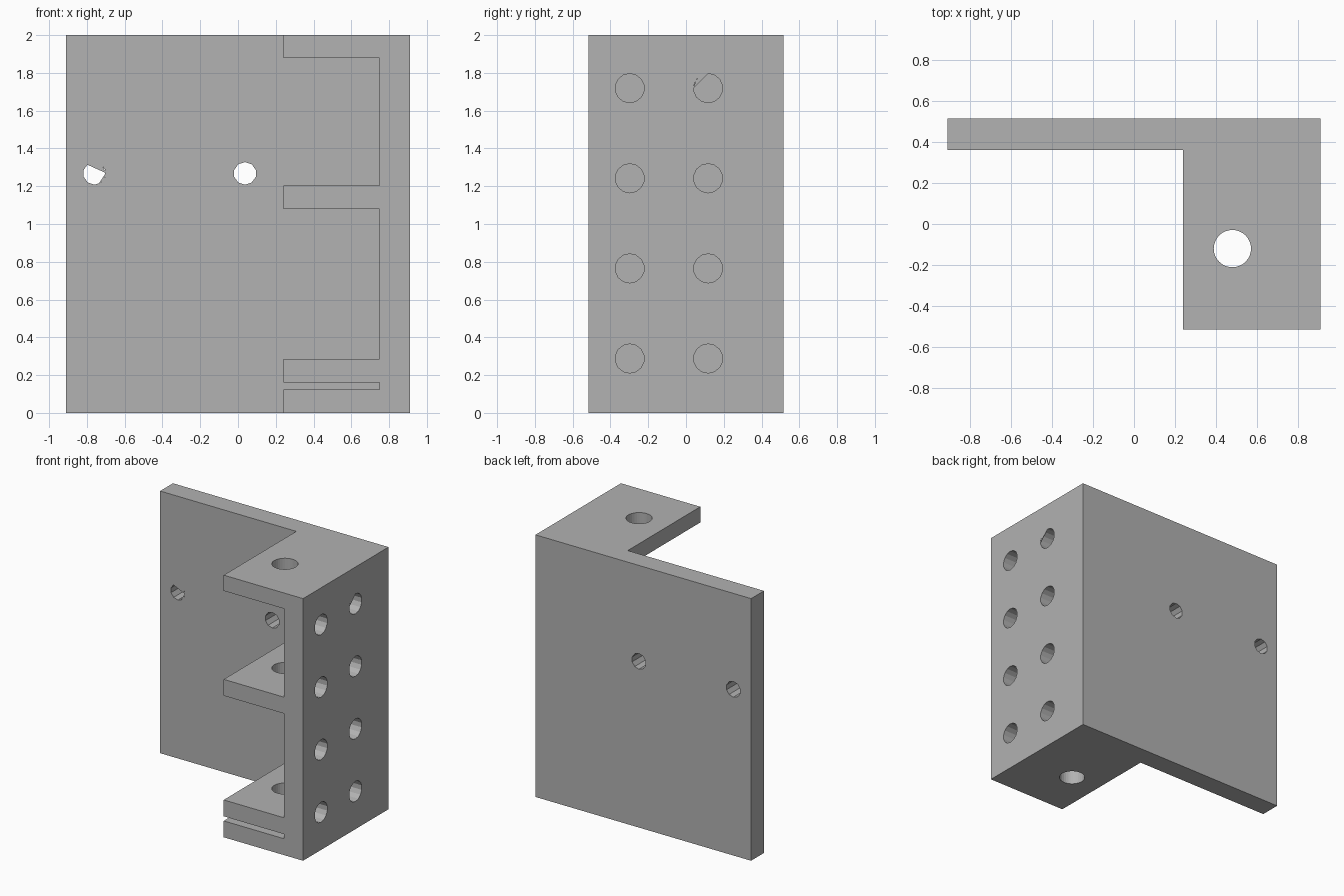
import bpy, bmesh, math
from mathutils import Matrix, Vector

cube = bpy.data.objects.get("Cube")
if cube:
    bpy.data.objects.remove(cube, do_unlink=True)

grey = bpy.data.materials.new("plain grey")
grey.use_nodes = True
colour = (0.445, 0.445, 0.445, 1)
grey.diffuse_color = colour
grey.node_tree.nodes["Principled BSDF"].inputs["Base Color"].default_value = colour


def make_object(name, bm):
    bmesh.ops.recalc_face_normals(bm, faces=bm.faces)
    mesh = bpy.data.meshes.new(name)
    bm.to_mesh(mesh)
    bm.free()
    mesh.materials.append(grey)
    obj = bpy.data.objects.new(name, mesh)
    bpy.context.collection.objects.link(obj)
    return obj


def prism(name, points, depth):
    """Extrude a closed outline of 3D points along the depth vector."""
    bm = bmesh.new()
    face = bm.faces.new([bm.verts.new(p) for p in points])
    grown = bmesh.ops.extrude_face_region(bm, geom=[face], use_keep_orig=True)
    verts = [v for v in grown["geom"] if isinstance(v, bmesh.types.BMVert)]
    bmesh.ops.translate(bm, verts=verts, vec=depth)
    return make_object(name, bm)


def drill(name, centre, axis, radius, depth, sides):
    bm = bmesh.new()
    turn = Vector(axis).to_track_quat("Z", "Y").to_matrix().to_4x4()
    bmesh.ops.create_cone(bm, cap_ends=True, segments=sides, radius1=radius, radius2=radius,
                          depth=depth, matrix=Matrix.Translation(centre) @ turn)
    return make_object(name, bm)


def combine(target, tool, operation):
    """Apply a boolean and discard the tool object."""
    tool.hide_render = True
    mod = target.modifiers.new(operation.lower(), "BOOLEAN")
    mod.operation, mod.solver, mod.object = operation, "EXACT", tool
    bpy.context.view_layer.objects.active = target
    bpy.ops.object.modifier_apply(modifier=mod.name)
    bpy.data.objects.remove(tool, do_unlink=True)


RIGHT, INNER, LIP = 0.91, 0.75, 0.24
FRONT, BACK, PLATE = -0.515, 0.515, 0.36

# Side wall with four shelves, as one comb-shaped profile
shelves = [(0, 0.125), (0.16, 0.285), (1.08, 1.205), (1.88, 2)]
outline = [(RIGHT, 2), (RIGHT, 0)]
for i, (low, high) in enumerate(shelves):
    if i:
        outline.append((INNER, low))
    outline += [(LIP, low), (LIP, high)]
    if i < len(shelves) - 1:
        outline.append((INNER, high))
bracket = prism("mounting_bracket", [(x, FRONT, z) for x, z in outline], (0, BACK - FRONT, 0))

# Back plate
plate = prism("back_plate", [(-RIGHT, PLATE, 0), (RIGHT, PLATE, 0), (RIGHT, PLATE, 2),
                             (-RIGHT, PLATE, 2)], (0, BACK - PLATE, 0))
combine(bracket, plate, "UNION")

# Rod hole down through every shelf
combine(bracket, drill("rod_drill", (0.48, -0.12, 1), (0, 0, 1), 0.091, 3, 32), "DIFFERENCE")

# Two columns of holes through the side wall only
for y in (-0.298, 0.117):
    for row in range(4):
        centre = (RIGHT, y, 0.288 + row * 0.477)
        combine(bracket, drill("side_drill", centre, (1, 0, 0), 0.077,
                               2 * (RIGHT - INNER), 14), "DIFFERENCE")

# Two holes through the back plate
for x in (-0.76, 0.037):
    combine(bracket, drill("plate_drill", (x, 0.44, 1.268), (0, 1, 0), 0.06, 0.4, 10), "DIFFERENCE")

# Thin webs partly closing two of the holes
prism("side_hole_web", [(RIGHT, 0.04, 1.72), (RIGHT, 0.053, 1.762), (RIGHT, 0.08, 1.788),
                        (RIGHT, 0.117, 1.796)], (-0.004, 0, 0))
prism("plate_hole_web", [(-0.80, PLATE, 1.315), (-0.76, PLATE, 1.328), (-0.72, PLATE, 1.315),
                         (-0.70, PLATE, 1.27)], (0, 0.004, 0))
prism("plate_hole_lower_web", [(-0.70, PLATE, 1.27), (-0.71, PLATE, 1.233),
                               (-0.74, PLATE, 1.21)], (0, 0.004, 0))
